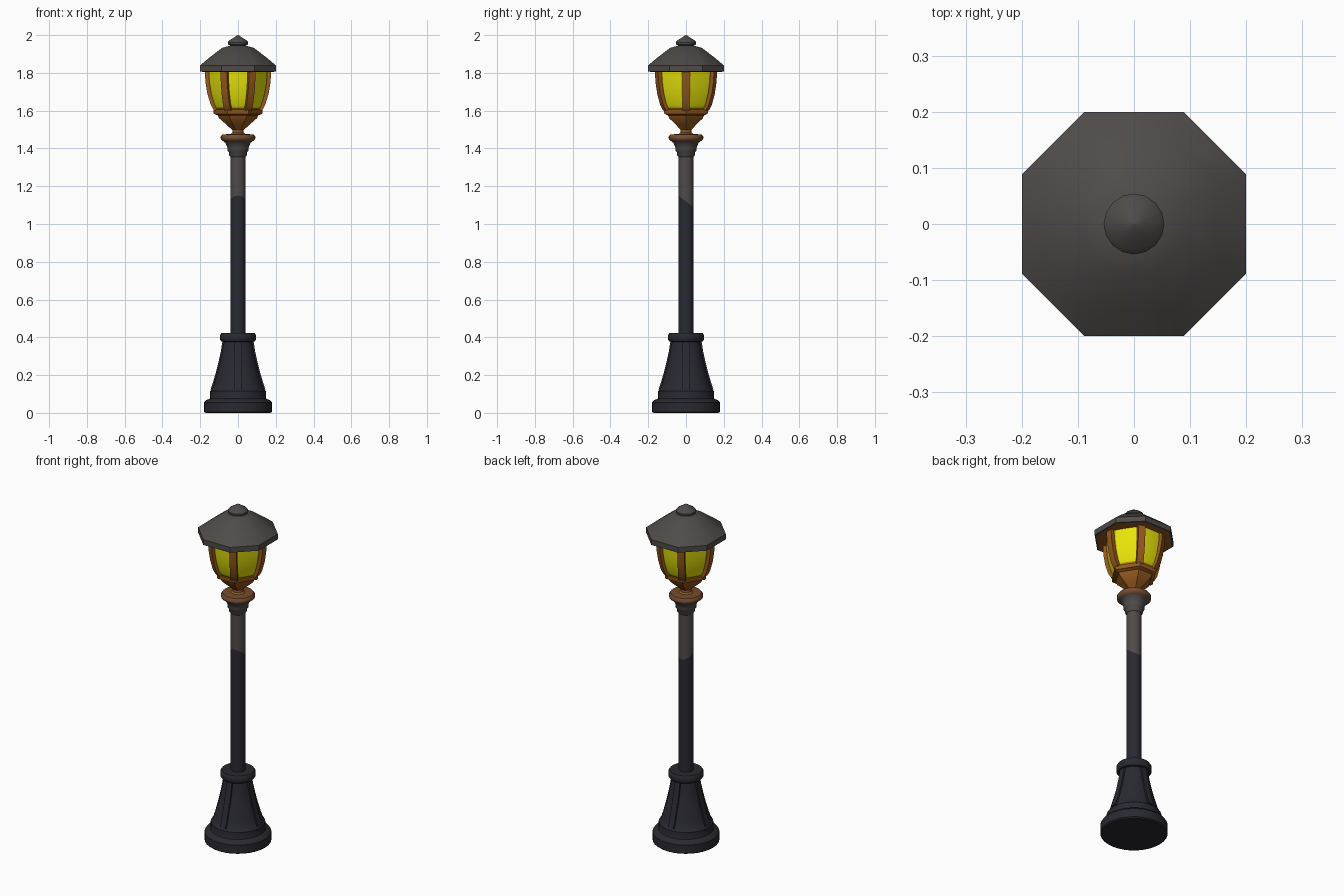
import bpy, bmesh, math
from mathutils import Vector

if "Cube" in bpy.data.objects:
    bpy.data.objects.remove(bpy.data.objects["Cube"])


def material(name, rgb):
    m = bpy.data.materials.new(name)
    m.diffuse_color = (*rgb, 1)
    m.use_nodes = True
    m.node_tree.nodes["Principled BSDF"].inputs["Base Color"].default_value = m.diffuse_color
    return m


NAVY = material("dark navy iron", (0.022, 0.022, 0.031))
GREY = material("warm grey iron", (0.077, 0.070, 0.067))
COPPER = material("copper brown", (0.30, 0.10, 0.012))
DULL = material("dull copper", (0.18, 0.072, 0.028))
YELLOW = material("yellow glass", (0.80, 0.78, 0.003))
AMBER = material("amber trim", (0.50, 0.30, 0.006))


def finish(name, bm, mats, angle=35, rule=None):
    bmesh.ops.recalc_face_normals(bm, faces=bm.faces)
    if rule:
        for f in bm.faces:
            f.material_index = rule(f.calc_center_median())
    me = bpy.data.meshes.new(name)
    bm.to_mesh(me)
    bm.free()
    for m in mats:
        me.materials.append(m)
    me.shade_smooth()
    me.set_sharp_from_angle(angle=math.radians(angle))
    ob = bpy.data.objects.new(name, me)
    bpy.context.collection.objects.link(ob)
    return ob


def loft(poly, rings):
    """Stack scaled copies of a cross-section, given as (scale, z) rings."""
    bm = bmesh.new()
    rows = [[bm.verts.new((x * s, y * s, z)) for x, y in poly] for s, z in rings]
    n = len(poly)
    for a, b in zip(rows, rows[1:]):
        for i in range(n):
            j = (i + 1) % n
            bm.faces.new((a[i], a[j], b[j], b[i]))
    bm.faces.new(rows[0][::-1])
    bm.faces.new(rows[-1])
    return bm


def circle(n):
    return [(math.cos(2 * math.pi * i / n), math.sin(2 * math.pi * i / n)) for i in range(n)]


ROUND = circle(32)
HEX = [(1, 0), (.43, .89), (-.43, .89), (-1, 0), (-.43, -.89), (.43, -.89)]
OCT = [(1, -.44), (1, .44), (.44, 1), (-.44, 1), (-1, .44), (-1, -.44), (-.44, -1), (.44, -1)]

# Foot with bell-shaped pedestal and collar
bell = [(.138, .125), (.126, .16), (.11, .215), (.096, .27), (.084, .325), (.076, .375)]
finish("base", loft(ROUND, [(.172, 0), (.18, .006), (.18, .055), (.172, .066), (.15, .075),
                            (.147, .085), (.147, .115)] + bell +
                    [(.088, .378), (.095, .388), (.095, .412), (.088, .423), (.04, .424)]), [NAVY])


def strip(bm, frames, half, out, inn):
    """Bar following (centre, outward) frames."""
    rows = []
    for c, d in frames:
        t = Vector((-d.y, d.x, 0))
        rows.append([bm.verts.new(c + t * a + d * b) for a, b in
                     ((-half, -inn), (half, -inn), (half, out), (-half, out))])
    for a, b in zip(rows, rows[1:]):
        for i in range(4):
            j = (i + 1) % 4
            bm.faces.new((a[i], a[j], b[j], b[i]))
    bm.faces.new(rows[0][::-1])
    bm.faces.new(rows[-1])


# Four raised ribs on the pedestal
bm = bmesh.new()
for x, y in circle(4):
    d = Vector((x, y, 0))
    strip(bm, [(d * r + Vector((0, 0, z)), d) for r, z in bell], .018, .007, .03)
finish("base_ribs", bm, [NAVY])

# Pole, two colours split along a slanted line
bm = loft(ROUND, [(.04, .42), (.04, 1.365)])
bmesh.ops.bisect_plane(bm, geom=bm.verts[:] + bm.edges[:] + bm.faces[:],
                       plane_co=(0, 0, 1.12), plane_no=(0, .75, 1))
finish("pole", bm, [NAVY, GREY], rule=lambda c: int(c.z + .75 * c.y > 1.12))

# Capital under the lantern, copper at the top
finish("capital", loft(ROUND, [(.04, 1.355), (.048, 1.365), (.048, 1.38), (.056, 1.388), (.056, 1.4),
                               (.058, 1.41), (.067, 1.43), (.08, 1.44), (.091, 1.448),
                               (.092, 1.462), (.083, 1.474), (.03, 1.477)]),
       [GREY, DULL], 50, rule=lambda c: int(c.z > 1.438))

# Lantern neck, funnel and rim
finish("lantern_neck", loft(circle(16), [(.04, 1.475), (.03, 1.485), (.028, 1.515)]), [COPPER])
finish("lantern_base", loft(HEX, [(.028, 1.495), (.06, 1.525), (.1, 1.56), (.107, 1.575), (.128, 1.583),
                                  (.131, 1.592), (.131, 1.605), (.118, 1.61)]), [COPPER], 25)

# Slightly bulging six-sided glass with amber borders beside the posts and rim
shape = [(.115, 1.6), (.126, 1.617), (.135, 1.635), (.151, 1.69), (.161, 1.75), (.165, 1.81)]
bulged = []
for i, p in enumerate(HEX):
    q = HEX[(i + 1) % 6]
    for k in (0, .17, .33, .5, .67, .83):
        s = 1 + .14 * k * (1 - k)
        bulged.append(tuple((a + (b - a) * k) * s for a, b in zip(p, q)))
bm = loft(bulged, shape)
for f in bm.faces:
    # the first and last of the six columns of each pane touch a post
    c = f.calc_center_median()
    edge = any(abs(v.co.x - x * s) + abs(v.co.y - y * s) < 1e-4
               for v in f.verts for x, y in HEX for s, z in shape)
    f.material_index = 1 if edge or c.z < 1.615 else 0
finish("glass", bm, [YELLOW, AMBER], 62)

# Corner posts of the lantern
bm = bmesh.new()
for x, y in HEX:
    d = Vector((x, y, 0)).normalized()
    strip(bm, [(Vector((x * s, y * s, z)), d) for s, z in shape], .019, .011, .02)
finish("lantern_posts", bm, [COPPER])

# Eight-sided roof with a copper underside, and round finial
finish("roof", loft(OCT, [(.19, 1.806), (.2, 1.808), (.2, 1.84), (.155, 1.878),
                          (.085, 1.932), (.04, 1.945)]), [GREY, COPPER], 38,
       rule=lambda c: int(c.z < 1.8065))
finish("finial", loft(circle(16), [(.04, 1.935), (.042, 1.946), (.053, 1.95), (.054, 1.962),
                                   (.046, 1.972), (.02, 1.988), (.002, 2.0)]), [GREY])
